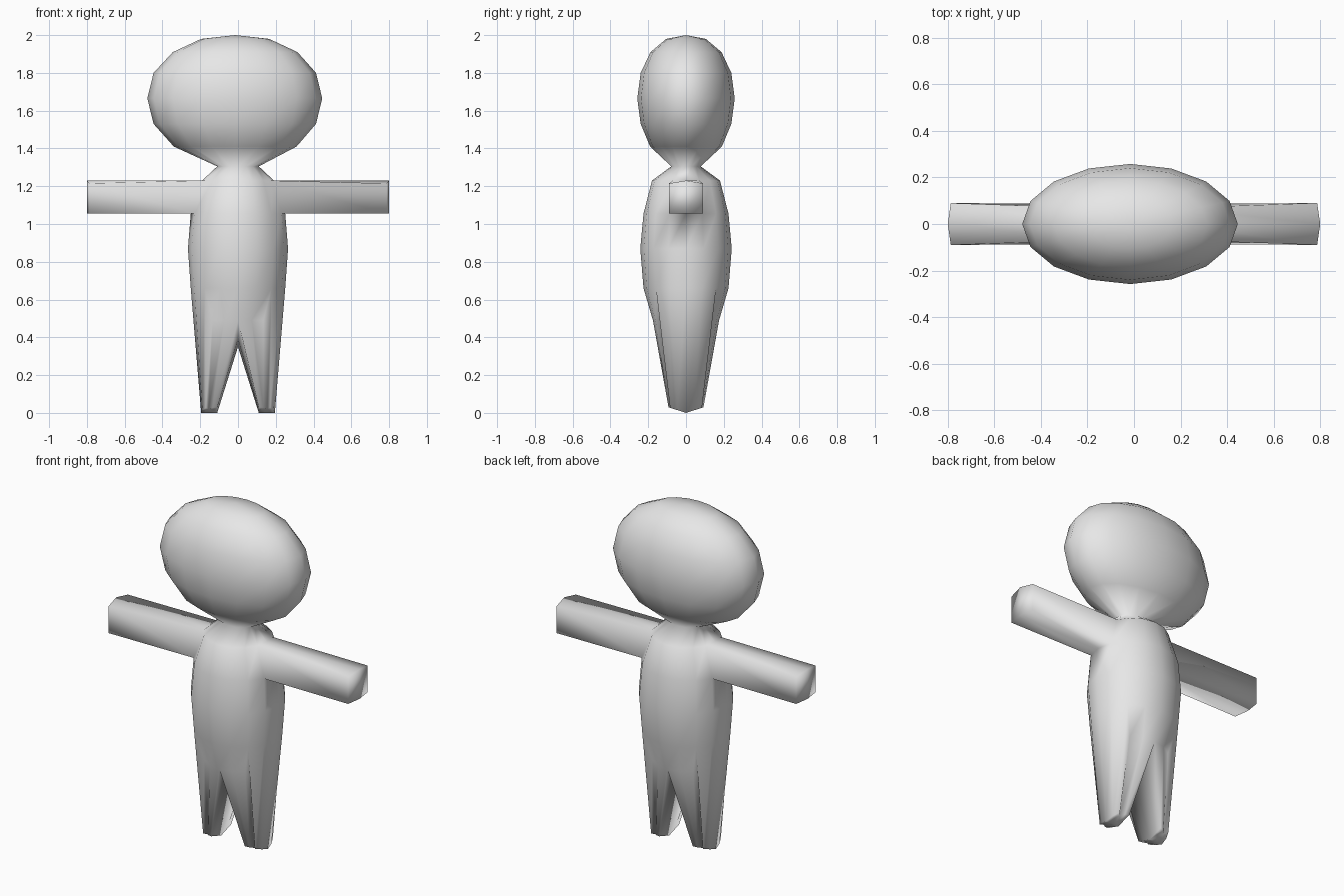
import bpy, bmesh, math

cube = bpy.data.objects.get("Cube")
if cube:
    bpy.data.objects.remove(cube, do_unlink=True)

SIDES = 16

# Body profile from crotch to crown: height, half width, half depth, x offset
RINGS = [
    (0.39, 0.10, 0.095, 0), (0.49, 0.19, 0.175, 0), (0.66, 0.25, 0.225, 0),
    (0.87, 0.265, 0.242, 0), (1.055, 0.25, 0.225, 0), (1.23, 0.19, 0.18, 0),
    (1.305, 0.11, 0.078, 0), (1.41, 0.325, 0.19, -0.015),
    (1.53, 0.43, 0.24, -0.017), (1.665, 0.463, 0.258, -0.017),
    (1.80, 0.43, 0.24, -0.017), (1.91, 0.33, 0.188, -0.015),
    (1.98, 0.18, 0.105, -0.015),
]


def loft(bm, rings, bottom, top):
    """Skin elliptical rings and close both ends with a fan to a pole."""
    loops = []
    for z, rx, ry, cx in rings:
        loop = []
        for i in range(SIDES):
            a = math.tau * i / SIDES
            loop.append(bm.verts.new((cx + rx * math.cos(a), ry * math.sin(a), z)))
        loops.append(loop)
    low, high = bm.verts.new(bottom), bm.verts.new(top)
    for i in range(SIDES):
        j = (i + 1) % SIDES
        bm.faces.new((low, loops[0][j], loops[0][i]))
        bm.faces.new((high, loops[-1][i], loops[-1][j]))
        for a, b in zip(loops, loops[1:]):
            bm.faces.new((a[i], a[j], b[j], b[i]))


def pull(bm, chosen, place):
    """Extrude the chosen faces and move the new vertices with a rule."""
    faces = [f for f in bm.faces if chosen(f.calc_center_median())]
    result = bmesh.ops.extrude_face_region(bm, geom=faces)
    for v in result["geom"]:
        if isinstance(v, bmesh.types.BMVert):
            v.co = place(v.co)
    old = [f for f in faces if f.is_valid]
    if old:
        bmesh.ops.delete(bm, geom=old, context='FACES')


bm = bmesh.new()
loft(bm, RINGS, (0, 0, 0.35), (-0.015, 0, 2.0))

for side in (1, -1):
    # Arm, pulled straight out of the shoulder
    def shoulder(c):
        return c.x * side > 0 and 1.06 < c.z < 1.22 and abs(c.y) < 0.4 * abs(c.x)

    def hand(p):
        edge = abs(p.y) > 0.01
        y = math.copysign(0.09, p.y) if edge else 0
        z = 1.055 if p.z < 1.1 else (1.215 if edge else 1.23)
        return (side * (0.787 if edge else 0.8), y, z)

    pull(bm, shoulder, hand)

    # Leg, pulled down from half of the hips and flattened into a foot
    def hip(c):
        if c.x * side <= 0:
            return False
        return c.z < 0.48 or (c.z < 0.65 and abs(c.y) < 0.9 * abs(c.x))

    def foot(p):
        return (side * (0.11 + 0.34 * abs(p.x)), 0.53 * p.y, 0.17 * abs(p.y))

    pull(bm, hip, foot)

bmesh.ops.recalc_face_normals(bm, faces=bm.faces[:])
for f in bm.faces:
    f.smooth = True

mesh = bpy.data.meshes.new("figure_body")
bm.to_mesh(mesh)
bm.free()

# Plain light grey surface
grey = bpy.data.materials.new("light_grey")
grey.use_nodes = True
colour = (0.8, 0.8, 0.8, 1)
grey.diffuse_color = colour
for node in grey.node_tree.nodes:
    if node.type == 'BSDF_PRINCIPLED':
        node.inputs["Base Color"].default_value = colour
mesh.materials.append(grey)

body = bpy.data.objects.new("figure_body", mesh)
bpy.context.collection.objects.link(body)
